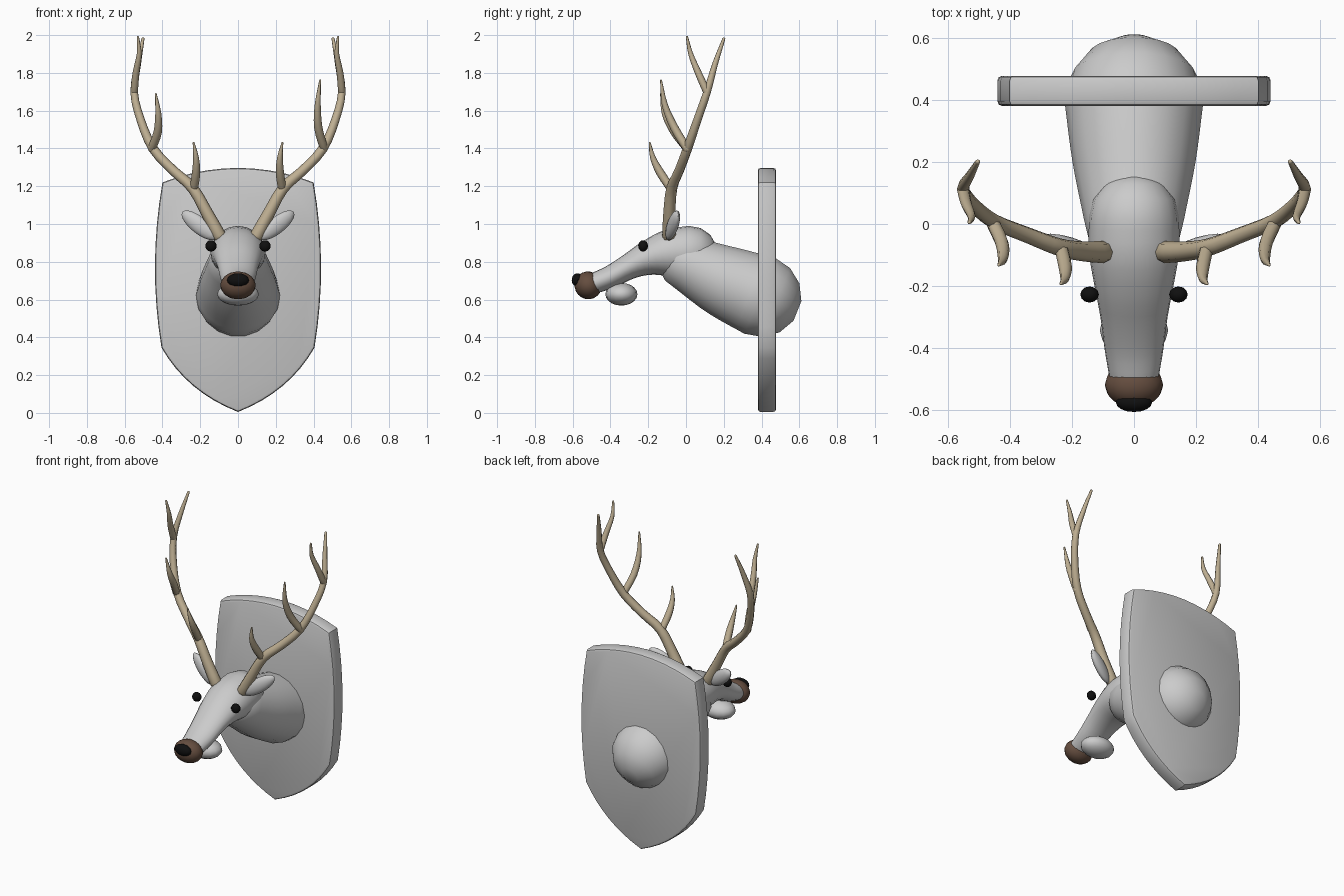
import bpy, bmesh, math
from mathutils import Vector, Matrix

cube = bpy.data.objects.get("Cube")
if cube:
    bpy.data.objects.remove(cube, do_unlink=True)


def material(name, colour):
    m = bpy.data.materials.new(name)
    m.use_nodes = True
    m.diffuse_color = (*colour, 1)
    m.node_tree.nodes["Principled BSDF"].inputs["Base Color"].default_value = (*colour, 1)
    return m


GREY = material("pale grey", (0.6, 0.6, 0.6))
BONE = material("antler tan", (0.52, 0.43, 0.29))
BROWN = material("muzzle brown", (0.13, 0.075, 0.05))
BLACK = material("black", (0.005, 0.005, 0.005))


def finish(bm, name, mat, angle=40):
    bmesh.ops.recalc_face_normals(bm, faces=bm.faces)
    mesh = bpy.data.meshes.new(name)
    bm.to_mesh(mesh)
    bm.free()
    mesh.materials.append(mat)
    ob = bpy.data.objects.new(name, mesh)
    bpy.context.collection.objects.link(ob)
    bpy.ops.object.select_all(action='DESELECT')
    ob.select_set(True)
    bpy.context.view_layer.objects.active = ob
    bpy.ops.object.shade_smooth_by_angle(angle=math.radians(angle))
    return ob


def ellipsoid(name, centre, radii, mat, rot=Matrix(), segments=16):
    bm = bmesh.new()
    m = Matrix.Translation(centre) @ rot @ Matrix.Diagonal((*radii, 1))
    bmesh.ops.create_uvsphere(bm, u_segments=segments, v_segments=segments // 2 + 2,
                              radius=1, matrix=m)
    return finish(bm, name, mat)


def smooth_rows(rows, steps):
    """Catmull-Rom interpolation of rows of position and radii."""
    v = [Vector(r) for r in rows]
    v = [2 * v[0] - v[1]] + v + [2 * v[-1] - v[-2]]
    out = []
    for a, b, c, d in zip(v, v[1:], v[2:], v[3:]):
        for i in range(steps):
            t = i / steps
            out.append(b + (c - a) * (t / 2) + (2 * a - 5 * b + 4 * c - d) * (t * t / 2)
                       + (3 * b - a - 3 * c + d) * (t ** 3 / 2))
    return out + [v[-2]]


def loft(name, rows, mat, sides, steps, ref):
    """Round-ended tube through rows of x, y, z, side radius, upright radius."""
    rows = smooth_rows(rows, steps)
    pts = [r.to_3d() if len(r) == 3 else Vector(r[:3]) for r in rows]
    n = len(pts)
    tang = [(pts[min(i + 1, n - 1)] - pts[max(i - 1, 0)]).normalized() for i in range(n)]
    rings = [(p, t, r[3], r[4]) for p, t, r in zip(pts, tang, rows)]

    def cap(ring, sign):
        p, t, a, b = ring
        return [(p + t * sign * max(a, b) * math.sin(k), t, a * math.cos(k), b * math.cos(k))
                for k in (math.radians(d) for d in (25, 50, 75))]

    rings = cap(rings[0], -1)[::-1] + rings + cap(rings[-1], 1)
    bm = bmesh.new()
    loops = []
    for p, t, a, b in rings:
        u = (ref - t * ref.dot(t)).normalized()
        w = t.cross(u)
        angles = [math.tau * k / sides for k in range(sides)]
        loops.append([bm.verts.new(p + u * a * math.cos(k) + w * b * math.sin(k)) for k in angles])
    for lo, hi in zip(loops, loops[1:]):
        for k in range(sides):
            j = (k + 1) % sides
            bm.faces.new((lo[k], lo[j], hi[j], hi[k]))
    bm.faces.new(loops[0])
    bm.faces.new(loops[-1])
    return finish(bm, name, mat, 50)


# Shield plaque: curved outline, extruded and bevelled
def arc(a, c, b, n=8):
    a, b, c = Vector(a), Vector(b), Vector(c)
    return [a.lerp(c, i / n).lerp(c.lerp(b, i / n), i / n) for i in range(n)]


half = (arc((0, 1.297), (0.21, 1.295), (0.4, 1.22), 5)
        + arc((0.4, 1.22), (0.477, 0.78), (0.405, 0.345))
        + arc((0.405, 0.345), (0.27, 0.11), (0, 0.005)))
outline = half + [Vector((0, 0.005))] + [Vector((-p.x, p.y)) for p in reversed(half[1:])]
bm = bmesh.new()
face = bm.faces.new([bm.verts.new((p.x, 0.38, p.y)) for p in outline])
ext = bmesh.ops.extrude_face_region(bm, geom=[face])
bmesh.ops.translate(bm, vec=(0, 0.097, 0),
                    verts=[g for g in ext["geom"] if isinstance(g, bmesh.types.BMVert)])
bmesh.ops.recalc_face_normals(bm, faces=bm.faces)
rims = [e for e in bm.edges if abs(e.verts[0].co.y - e.verts[1].co.y) < 0.01]
bmesh.ops.bevel(bm, geom=rims, offset=0.015, segments=2, profile=0.5, affect='EDGES')
finish(bm, "shield_plaque", GREY, 25)

# Neck, head and jaw
X, Y = Vector((1, 0, 0)), Vector((0, 1, 0))
loft("neck", [(0, 0.39, 0.62, 0.223, 0.22), (0, 0.2, 0.698, 0.198, 0.193),
              (0, 0.01, 0.79, 0.16, 0.15)], GREY, 18, 4, X)
loft("head", [(0, 0.02, 0.85, 0.145, 0.14), (0, -0.09, 0.845, 0.145, 0.127),
              (0, -0.2, 0.82, 0.127, 0.093), (0, -0.3, 0.775, 0.108, 0.068),
              (0, -0.4, 0.72, 0.095, 0.06), (0, -0.49, 0.685, 0.08, 0.055)], GREY, 20, 3, X)
ellipsoid("jaw", (0, -0.342, 0.628), (0.11, 0.085, 0.06), GREY)

# Muzzle and nose
ellipsoid("muzzle", (0, -0.518, 0.675), (0.094, 0.072, 0.074), BROWN,
          Matrix.Rotation(math.radians(25), 4, 'X'))
ellipsoid("nose", (0, -0.575, 0.703), (0.058, 0.03, 0.036), BLACK)

# Eyes, ears and antlers on each side
BEAM = [(0.1, -0.09, 0.94, 0.036), (0.165, -0.088, 1.06, 0.032), (0.24, -0.075, 1.19, 0.029),
        (0.345, -0.035, 1.285, 0.026), (0.45, 0.008, 1.4, 0.025), (0.515, 0.06, 1.55, 0.022),
        (0.55, 0.112, 1.7, 0.02), (0.528, 0.155, 1.85, 0.015), (0.503, 0.2, 1.98, 0.008)]
TINES = {
    "brow": [(0.235, -0.075, 1.18, 0.022), (0.222, -0.135, 1.27, 0.022),
             (0.222, -0.175, 1.35, 0.015), (0.235, -0.192, 1.43, 0.005)],
    "middle": [(0.455, 0.005, 1.4, 0.022), (0.425, -0.062, 1.51, 0.022),
               (0.422, -0.112, 1.63, 0.016), (0.435, -0.132, 1.76, 0.005)],
    "top": [(0.55, 0.11, 1.7, 0.02), (0.54, 0.065, 1.8, 0.018),
            (0.523, 0.025, 1.9, 0.013), (0.53, 0.005, 1.99, 0.006)],
}
for side, s in (("left", 1), ("right", -1)):
    ellipsoid(side + "_eye", (s * 0.143, -0.227, 0.884), (0.03, 0.026, 0.03), BLACK, segments=12)
    aim = Vector((s * 0.8, 0.25, 0.62)).to_track_quat('X', 'Z').to_matrix().to_4x4()
    ellipsoid(side + "_ear", (s * 0.205, -0.07, 0.993), (0.118, 0.027, 0.045), GREY, aim)
    tubes = {"beam": BEAM, **TINES}
    for part, path in tubes.items():
        # the right middle tine is a little shorter
        squash = 0.8 if (part, s) == ("middle", -1) else 1
        base = path[0][2]
        loft(f"{side}_antler_{part}",
             [(s * x, y, base + (z - base) * squash, r, r) for x, y, z, r in path],
             BONE, 8, 3, Y)
